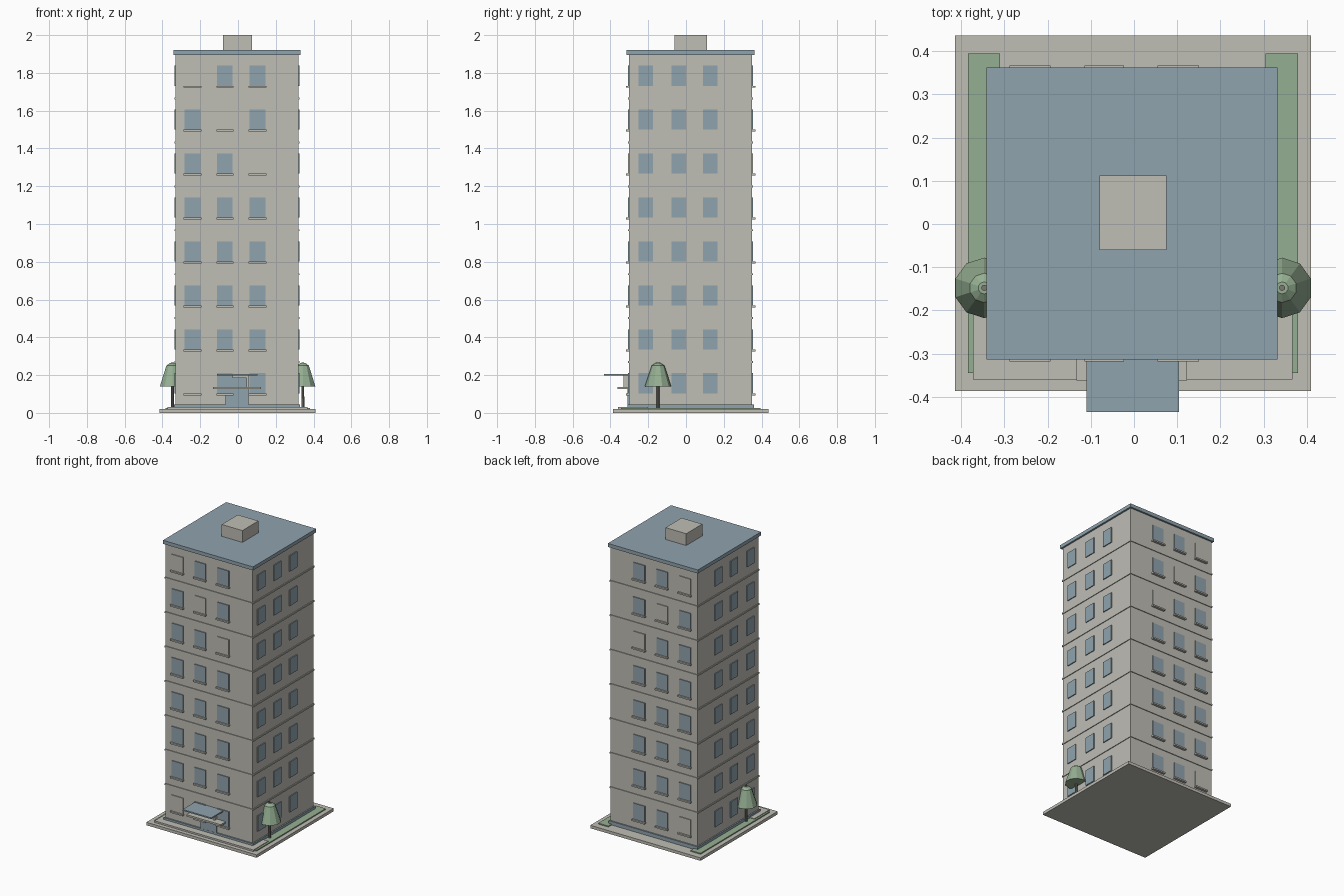
import bpy, bmesh
from mathutils import Matrix

cube = bpy.data.objects.get("Cube")
if cube:
    bpy.data.objects.remove(cube, do_unlink=True)


def material(name, rgb):
    m = bpy.data.materials.new(name)
    m.use_nodes = True
    m.diffuse_color = (*rgb, 1)
    m.node_tree.nodes["Principled BSDF"].inputs["Base Color"].default_value = (*rgb, 1)
    return m


WALL = material("warm_grey_wall", (0.52, 0.51, 0.46))
BLUE = material("slate_blue", (0.28, 0.37, 0.42))
GREEN = material("leaf_green", (0.30, 0.43, 0.29))
BARK = material("grey_bark", (0.20, 0.19, 0.17))


def finish(name, bm, mat):
    mesh = bpy.data.meshes.new(name)
    bm.to_mesh(mesh)
    bm.free()
    mesh.materials.append(mat)
    ob = bpy.data.objects.new(name, mesh)
    bpy.context.collection.objects.link(ob)
    return ob


def add_box(bm, x, y, z):
    """Box from (min, max) pairs."""
    size = [b - a for a, b in (x, y, z)]
    mid = [(a + b) / 2 for a, b in (x, y, z)]
    bmesh.ops.create_cube(bm, size=1, matrix=Matrix.Translation(mid) @ Matrix.Diagonal((*size, 1)))


def boxes(name, mat, *items):
    bm = bmesh.new()
    for item in items:
        add_box(bm, *item)
    return finish(name, bm, mat)


# Tower footprint, with a helper that grows it sideways
X0, X1, Y0, Y1 = -0.33, 0.32, -0.302, 0.35


def footprint(grow, z0, z1):
    return (X0 - grow, X1 + grow), (Y0 - grow, Y1 + grow), (z0, z1)


# Ground, lawns and front paving
boxes("ground_slab", WALL, ((-0.415, 0.41), (-0.387, 0.437), (0, 0.02)))
boxes("lawns", GREEN,
      ((-0.385, -0.31), (-0.345, 0.395), (0.02, 0.027)),
      ((0.305, 0.38), (-0.345, 0.395), (0.02, 0.027)))
boxes("front_paving", WALL, ((-0.373, 0.367), (-0.36, -0.2), (0.02, 0.031)))

# Tower, plinth and roof
boxes("plinth", BLUE, footprint(0.009, 0.02, 0.044))
boxes("tower", WALL, footprint(0, 0.04, 1.9))
boxes("roof", BLUE, footprint(0.012, 1.896, 1.92))
boxes("roof_housing", WALL, ((-0.08, 0.075), (-0.06, 0.112), (1.92, 2.0)))

# Windows, sills and floor bands on every storey
STOREYS, RISE, FIRST = 8, 0.2327, 0.103
HIGH, OUT = 0.107, 0.006
FRONT_COLS = ((-0.283, -0.198), (-0.11, -0.028), (0.06, 0.146))
SIDE_COLS = ((-0.252, -0.174), (-0.078, 0), (0.09, 0.168))
SHUT = {(0, 0), (5, 2), (6, 1), (7, 0)}

glass, shutters, sills, bands = [], [], [], []
for storey in range(STOREYS):
    z = FIRST + storey * RISE
    span = (z, z + HIGH)
    for col, (a, b) in enumerate(FRONT_COLS):
        group = shutters if (storey, col) in SHUT else glass
        group += [((a, b), (Y0 - OUT, Y0 + OUT), span), ((a, b), (Y1 - OUT, Y1 + OUT), span)]
        ledge = (a - 0.005, b + 0.005)
        sills += [(ledge, (Y0 - 0.016, Y0), (z - 0.01, z)), (ledge, (Y1, Y1 + 0.017), (z - 0.01, z))]
    for side in SIDE_COLS:
        glass += [((X0 - OUT, X0 + OUT), side, span), ((X1 - OUT, X1 + OUT), side, span)]
    if storey:
        bands.append(footprint(0.005, z - 0.072, z - 0.062))
boxes("windows", BLUE, *glass)
boxes("shuttered_windows", WALL, *shutters)
boxes("window_sills", WALL, *sills)
boxes("floor_bands", WALL, *bands)

# Entrance: door, lower shelf, canopy and its bracket
boxes("door", BLUE, ((-0.065, 0.055), (Y0 - 0.008, Y0), (0.04, 0.205)))
boxes("door_shelf", WALL, ((-0.133, 0.123), (-0.362, Y0), (0.126, 0.138)))
boxes("canopy", BLUE, ((-0.11, 0.104), (-0.435, Y0), (0.198, 0.207)))
boxes("canopy_bracket", WALL,
      ((0.045, 0.058), (-0.33, Y0), (0.138, 0.198)),
      ((-0.03, 0.058), (-0.33, Y0), (0.186, 0.198)))


# Trees: faceted tapering crown on a thin trunk
def add_cone(bm, x, y, z0, z1, r0, r1, sides):
    bmesh.ops.create_cone(bm, cap_ends=True, segments=sides, radius1=r0, radius2=r1, depth=z1 - z0,
                          matrix=Matrix.Translation((x, y, (z0 + z1) / 2)))


for label, x in (("right", -0.347), ("left", 0.343)):
    bm = bmesh.new()
    add_cone(bm, x, -0.148, 0.14, 0.25, 0.07, 0.034, 10)
    add_cone(bm, x, -0.148, 0.25, 0.264, 0.034, 0.014, 10)
    finish(label + "_tree_crown", bm, GREEN)
    bm = bmesh.new()
    add_cone(bm, x, -0.148, 0.02, 0.268, 0.008, 0.007, 8)
    finish(label + "_tree_trunk", bm, BARK)
